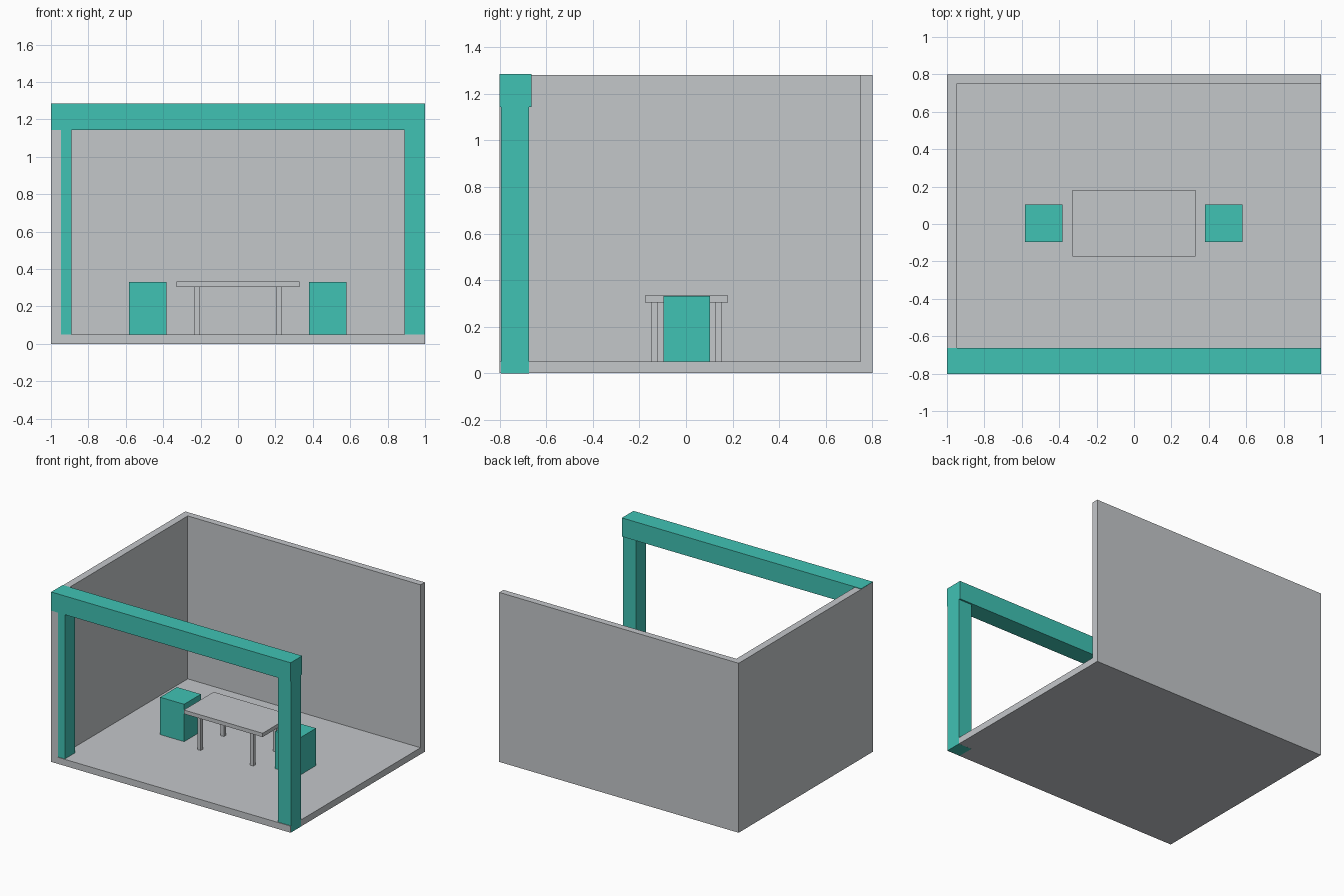
import bpy

if "Cube" in bpy.data.objects:
    bpy.data.objects.remove(bpy.data.objects["Cube"])


def material(name, rgb):
    m = bpy.data.materials.new(name)
    m.diffuse_color = (*rgb, 1.0)
    m.use_nodes = True
    m.node_tree.nodes["Principled BSDF"].inputs["Base Color"].default_value = m.diffuse_color
    return m


GREY = material("light_grey", (0.552, 0.571, 0.591))
TEAL = material("teal", (0.051, 0.540, 0.456))


def box(name, x, y, z, mat):
    """Box from (min, max) ranges on each axis."""
    centre = [(r[0] + r[1]) / 2 for r in (x, y, z)]
    bpy.ops.mesh.primitive_cube_add(size=1, location=centre)
    ob = bpy.context.object
    ob.name = name
    ob.scale = [r[1] - r[0] for r in (x, y, z)]
    bpy.ops.object.transform_apply(location=False, rotation=False, scale=True)
    ob.data.materials.append(mat)
    return ob


# Booth shell: floor slab, back wall and left wall
box("floor", (-1, 0.9995), (-0.8, 0.8), (0.0005, 0.05), GREY)
box("back_wall", (-1, 1), (0.75, 0.8), (0.0005, 1.28), GREY)
box("left_wall", (-1, -0.945), (-0.8, 0.75), (0.0005, 1.28), GREY)

# Portal frame across the open front
box("left_post", (-0.999, -0.89), (-0.795, -0.675), (0.001, 1.145), TEAL)
box("right_post", (0.89, 1), (-0.795, -0.675), (0, 1.145), TEAL)
box("front_beam", (-0.9995, 1), (-0.801, -0.663), (1.143, 1.284), TEAL)

# Table with four legs
box("table_top", (-0.33, 0.328), (-0.175, 0.181), (0.304, 0.333), GREY)
for side, lx in (("left", -0.221), ("right", 0.218)):
    for end, ly in (("front", -0.135), ("back", 0.141)):
        box(f"table_leg_{end}_{side}", (lx - 0.014, lx + 0.014),
            (ly - 0.014, ly + 0.014), (0.05, 0.304), GREY)

# Block seats at either end of the table
for side, sx in (("left", -0.482), ("right", 0.479)):
    box(f"{side}_seat", (sx - 0.1, sx + 0.1), (-0.097, 0.103), (0.05, 0.332), TEAL)
